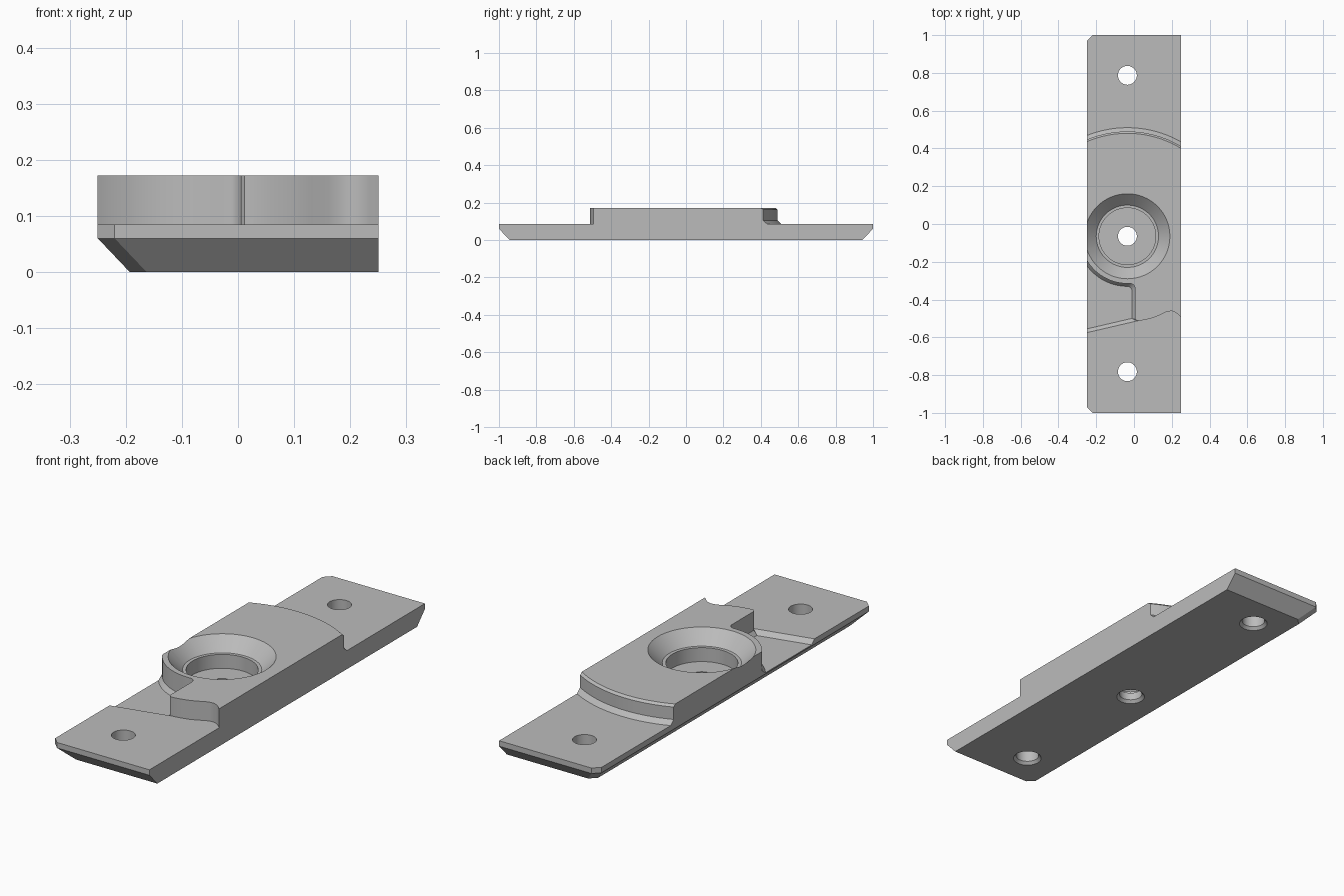
import bpy, bmesh
from math import sin, cos, pi, asin, acos

if "Cube" in bpy.data.objects:
    bpy.data.objects.remove(bpy.data.objects["Cube"])

HALF = 0.25               # half width of the bar
CX, CY = -0.035, -0.065   # axis of the main bore
TOP, PLATE, FLOOR = 0.172, 0.085, 0.065

grey = bpy.data.materials.new("plain grey")
grey.use_nodes = True
grey.diffuse_color = (0.5, 0.5, 0.5, 1)
grey.node_tree.nodes["Principled BSDF"].inputs["Base Color"].default_value = (0.5, 0.5, 0.5, 1)


def loft(name, layers):
    """Closed solid through stacked outlines: [(z, [(x, y), ...]), ...], bottom first."""
    bm = bmesh.new()
    rings = [[bm.verts.new((x, y, z)) for x, y in pts] for z, pts in layers]
    n = len(rings[0])
    bm.faces.new(rings[0][::-1])
    bm.faces.new(rings[-1])
    for a, b in zip(rings, rings[1:]):
        for i in range(n):
            j = (i + 1) % n
            bm.faces.new((a[i], a[j], b[j], b[i]))
    bmesh.ops.recalc_face_normals(bm, faces=bm.faces)
    mesh = bpy.data.meshes.new(name)
    bm.to_mesh(mesh)
    bm.free()
    mesh.materials.append(grey)
    obj = bpy.data.objects.new(name, mesh)
    bpy.context.collection.objects.link(obj)
    return obj


def combine(target, tool, operation):
    mod = target.modifiers.new("combine", 'BOOLEAN')
    mod.operation, mod.solver, mod.object = operation, 'EXACT', tool
    bpy.context.view_layer.objects.active = target
    bpy.ops.object.modifier_apply(modifier=mod.name)
    bpy.data.objects.remove(tool)


def arc(r, a0, a1, n, cx=CX, cy=CY):
    return [(cx + r * cos(a0 + (a1 - a0) * i / n), cy + r * sin(a0 + (a1 - a0) * i / n))
            for i in range(n + 1)]


def turned(name, cx, cy, profile, n=64):
    return loft(name, [(z, arc(r, 0, 2 * pi, n, cx, cy)[:-1]) for r, z in profile])


# Bar with clipped corners on one side and bevelled underside
def bar_outline(d):
    left, end, clip = -HALF + d, 1 - d, 0.03
    return [(HALF, -end), (HALF, end), (left + clip, end), (left, end - clip),
            (left, -end + clip), (left + clip, -end)]


bar = loft("mounting_bar", [(0, bar_outline(0.057)), (0.06, bar_outline(0)),
                            (PLATE, bar_outline(0))])


# Shallow recess with a slanted front edge
def recess_outline(shift):
    return [(-0.3, -0.567 - shift), (0.03, -0.49 - shift), (0.03, -0.1), (-0.3, -0.1)]


recess = loft("recess_cutter", [(FLOOR, recess_outline(0)), (0.105, recess_outline(0.04))])
combine(bar, recess, 'DIFFERENCE')


# Raised block: curved back, round shoulder by the bore, stepped wavy front
WAVE = [(0.012, -0.511), (0.03, -0.512), (0.06, -0.507), (0.1, -0.497), (0.13, -0.485),
        (0.16, -0.47), (0.18, -0.463), (0.2, -0.461), (0.22, -0.468), (0.235, -0.48),
        (HALF, -0.495)]


def block_outline(back, spread):
    r, wall = 0.25 + spread, 0.005 - spread
    pts = arc(back, acos((HALF - CX) / back), pi - acos((HALF + CX) / back), 32)
    pts += arc(r, pi + acos((HALF + CX) / r), 1.5 * pi, 20)
    corner = 0.025
    pts += arc(corner, pi / 2, 0, 5, wall - corner, CY - r - corner)
    return pts + [(wall, -0.5)] + WAVE


block = loft("raised_block", [
    (0.062, block_outline(0.575, 0.015)),
    (FLOOR, block_outline(0.575, 0.015)),
    (PLATE, block_outline(0.575, 0)),
    (0.105, block_outline(0.555, 0)),
    (0.162, block_outline(0.555, 0)),
    (TOP, block_outline(0.545, 0))])
combine(bar, block, 'UNION')

# Countersunk main bore and the two end holes, each eased underneath
hole = [(0.077, -0.015), (0.062, 0), (0.05, 0.013)]
bore = hole + [(0.05, 0.048), (0.15, 0.048), (0.15, 0.112), (0.165, 0.112), (0.24, 0.187)]
combine(bar, turned("bore_cutter", CX, CY, bore), 'DIFFERENCE')
for y in (-0.782, 0.787):
    combine(bar, turned("hole_cutter", CX, y, hole + [(0.05, 0.2)], 40), 'DIFFERENCE')

# Smooth the curved walls, keep the machined edges crisp
bpy.ops.object.select_all(action='DESELECT')
bar.select_set(True)
bpy.context.view_layer.objects.active = bar
bpy.ops.object.shade_smooth_by_angle(angle=pi / 6)
